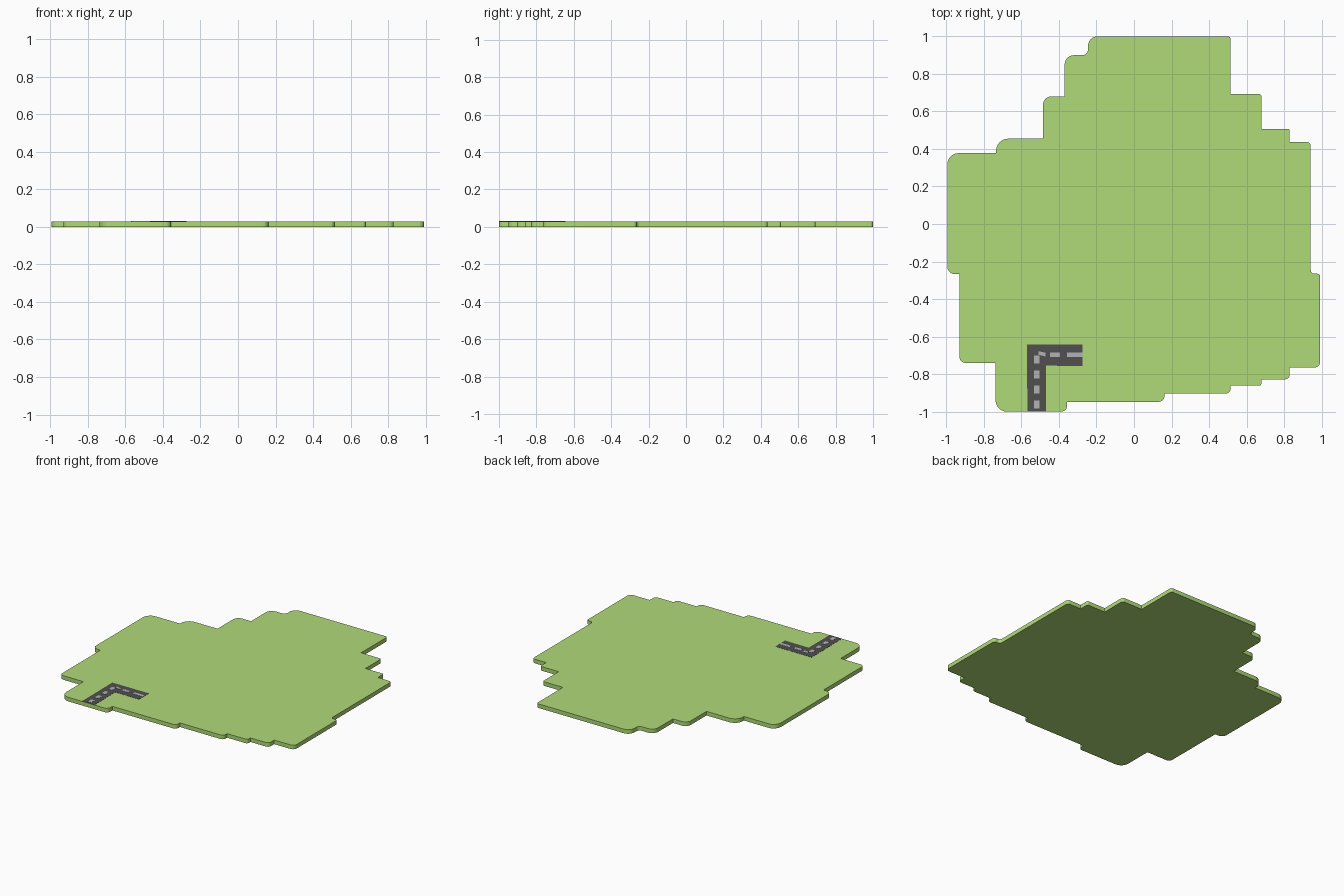
import bpy, bmesh, math
from mathutils import Vector

if "Cube" in bpy.data.objects:
    bpy.data.objects.remove(bpy.data.objects["Cube"])

THICK = 0.03


def material(name, rgb):
    m = bpy.data.materials.new(name)
    m.diffuse_color = (*rgb, 1)
    m.use_nodes = True
    m.node_tree.nodes["Principled BSDF"].inputs["Base Color"].default_value = m.diffuse_color
    return m


def rounded(corners, steps=6):
    """Replace each (x, y, radius) corner by a quarter arc."""
    out = []
    n = len(corners)
    for i, (x, y, r) in enumerate(corners):
        p = Vector((x, y))
        if r == 0:
            out.append(p)
            continue
        a = (Vector(corners[i - 1][:2]) - p).normalized() * r
        b = (Vector(corners[(i + 1) % n][:2]) - p).normalized() * r
        for k in range(steps + 1):
            t = k / steps * math.pi / 2
            out.append(p + a * (1 - math.sin(t)) + b * (1 - math.cos(t)))
    return out


def slab(name, outlines, z0, z1, mat):
    """Extrude flat outlines from z0 to z1."""
    bm = bmesh.new()
    for pts in outlines:
        f = bm.faces.new([bm.verts.new((p[0], p[1], z0)) for p in pts])
        ext = bmesh.ops.extrude_face_region(bm, geom=[f], use_keep_orig=True)
        top = [g for g in ext["geom"] if isinstance(g, bmesh.types.BMVert)]
        bmesh.ops.translate(bm, vec=(0, 0, z1 - z0), verts=top)
    bmesh.ops.recalc_face_normals(bm, faces=bm.faces)
    me = bpy.data.meshes.new(name)
    bm.to_mesh(me)
    bm.free()
    me.materials.append(mat)
    ob = bpy.data.objects.new(name, me)
    bpy.context.collection.objects.link(ob)
    return ob


def box(x0, x1, y0, y1):
    return [(x0, y0), (x1, y0), (x1, y1), (x0, y1)]


# Stepped lawn with rounded outer corners, clockwise from the back left
lawn_corners = [
    (-0.245, 1.0, .05), (0.515, 1.0, .015), (0.515, 0.693, 0), (0.68, 0.693, .015),
    (0.68, 0.507, 0), (0.83, 0.507, .01), (0.83, 0.437, 0), (0.942, 0.437, .02),
    (0.942, -0.265, .02), (0.992, -0.265, .015), (0.992, -0.765, .03), (0.83, -0.765, 0),
    (0.83, -0.828, .025), (0.68, -0.828, 0), (0.68, -0.862, .015), (0.515, -0.862, 0),
    (0.515, -0.904, .025), (0.162, -0.904, 0), (0.162, -0.948, .03), (-0.357, -0.948, 0),
    (-0.357, -1.0, .03), (-0.738, -1.0, .06), (-0.738, -0.74, 0), (-0.93, -0.74, .03),
    (-0.93, -0.267, 0), (-0.995, -0.267, .04), (-0.995, 0.378, .06), (-0.735, 0.378, 0),
    (-0.735, 0.455, .065), (-0.485, 0.455, 0), (-0.485, 0.68, .045), (-0.37, 0.68, 0),
    (-0.37, 0.9, .05), (-0.245, 0.9, .03),
]
lawn = slab("lawn", [rounded(lawn_corners)], 0, THICK, material("grass", (.43, .70, .19)))
bpy.context.view_layer.objects.active = lawn
lawn.select_set(True)
bpy.ops.object.shade_smooth_by_angle(angle=math.radians(30))

# L-shaped road
road = [(-0.568, -0.999), (-0.468, -0.999), (-0.468, -0.755),
        (-0.275, -0.757), (-0.275, -0.643), (-0.571, -0.643)]
slab("road", [road], THICK - .002, THICK + .001, material("asphalt", (.08, .08, .08)))

# Dashed centre line
dashes = [box(-0.532, -0.503, y, y + .042) for y in (-0.983, -0.903, -0.823, -0.743)]
dashes += [box(x0, x1, -0.71, -0.686) for x0, x1 in
           ((-0.358, -0.275), (-0.448, -0.395))]
dashes.append([(-0.508, -0.697), (-0.472, -0.706), (-0.472, -0.686), (-0.508, -0.678)])
slab("road_dashes", dashes, THICK, THICK + .002, material("paint", (.45, .45, .45)))
